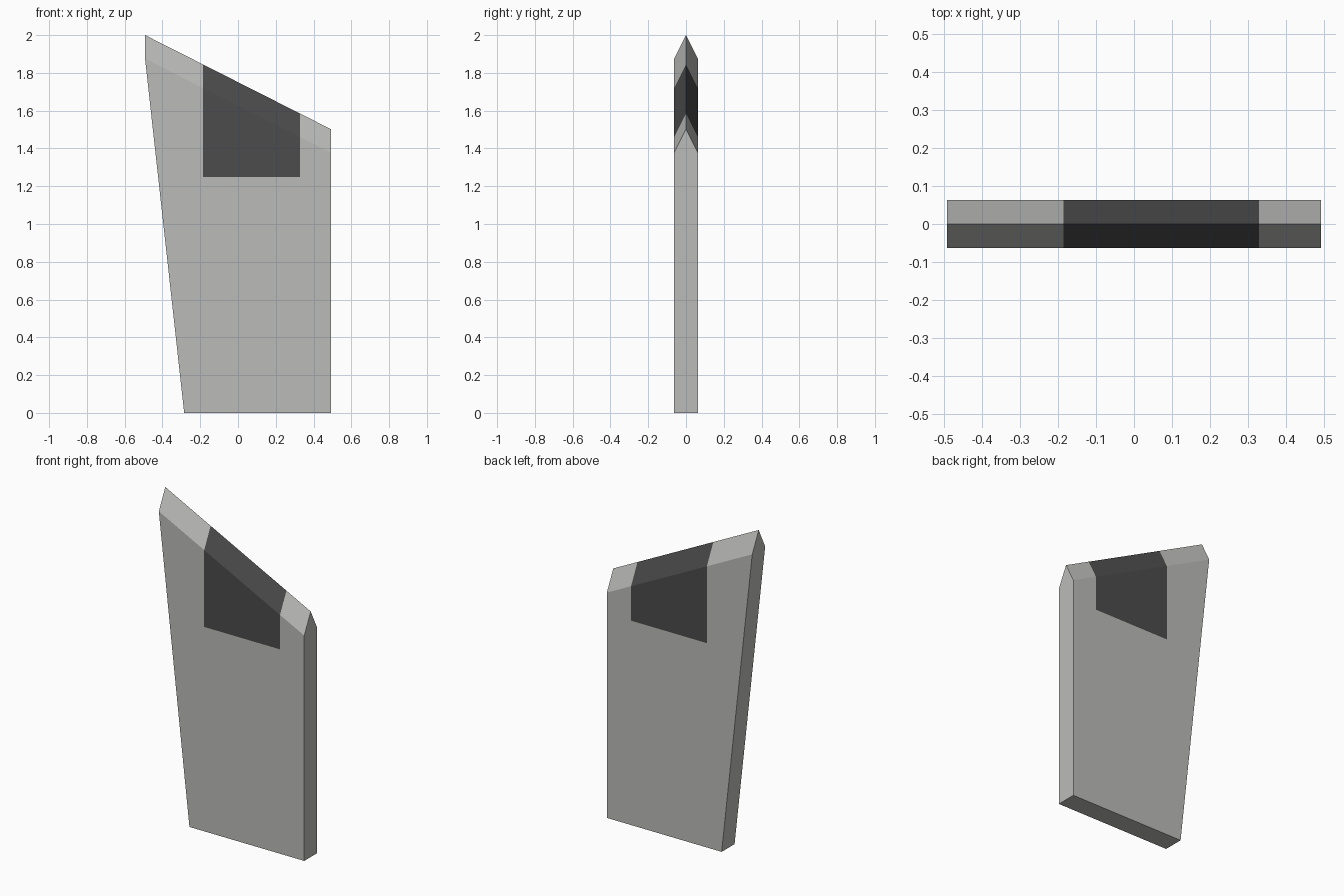
import bpy, bmesh
from mathutils import Vector

if "Cube" in bpy.data.objects:
    bpy.data.objects.remove(bpy.data.objects["Cube"])

T = 0.0625                      # half thickness
PATCH_X = (-0.185, 0.328)       # dark patch limits
PATCH_Z = 1.25


def material(name, value):
    m = bpy.data.materials.new(name)
    m.diffuse_color = (*value, 1)
    m.use_nodes = True
    m.node_tree.nodes["Principled BSDF"].inputs["Base Color"].default_value = m.diffuse_color
    return m


# Slab: two end sections joined into a prism with a ridged, slanting top
bm = bmesh.new()


def section(x_base, x_top, shoulder, ridge):
    pts = [(x_base, -T, 0), (x_base, T, 0), (x_top, T, shoulder),
           (x_top, 0, ridge), (x_top, -T, shoulder)]
    return [bm.verts.new(p) for p in pts]


left = section(-0.285, -0.492, 1.875, 2.0)
right = section(0.492, 0.492, 1.378, 1.502)
for i in range(5):
    j = (i + 1) % 5
    bm.faces.new((left[i], left[j], right[j], right[i]))
for s in (left, right):
    bm.faces.new((s[0], s[1], s[2], s[4]))
    bm.faces.new((s[2], s[3], s[4]))
bmesh.ops.recalc_face_normals(bm, faces=bm.faces[:])


# Cut the outline of the dark patch into the broad faces and the ridge
def in_band(f):
    return PATCH_X[0] < f.calc_center_median().x < PATCH_X[1]


def cut(faces, co, no):
    geom = set(faces)
    for f in faces:
        geom.update(f.edges)
        geom.update(f.verts)
    bmesh.ops.bisect_plane(bm, geom=list(geom), plane_co=co, plane_no=no)


for x in PATCH_X:
    cut([f for f in bm.faces if f.normal.z > -0.5 and abs(f.normal.y) > 0.3],
        Vector((x, 0, 0)), Vector((1, 0, 0)))
cut([f for f in bm.faces if abs(f.normal.y) > 0.9 and in_band(f)],
    Vector((0, 0, PATCH_Z)), Vector((0, 0, 1)))

# Colour the cap patch by position
for f in bm.faces:
    if in_band(f) and f.calc_center_median().z > PATCH_Z:
        f.material_index = 1

mesh = bpy.data.meshes.new("slab")
bm.to_mesh(mesh)
bm.free()
mesh.materials.append(material("light grey", (0.50, 0.50, 0.485)))
mesh.materials.append(material("dark grey", (0.072, 0.072, 0.072)))
bpy.context.collection.objects.link(bpy.data.objects.new("slab", mesh))
